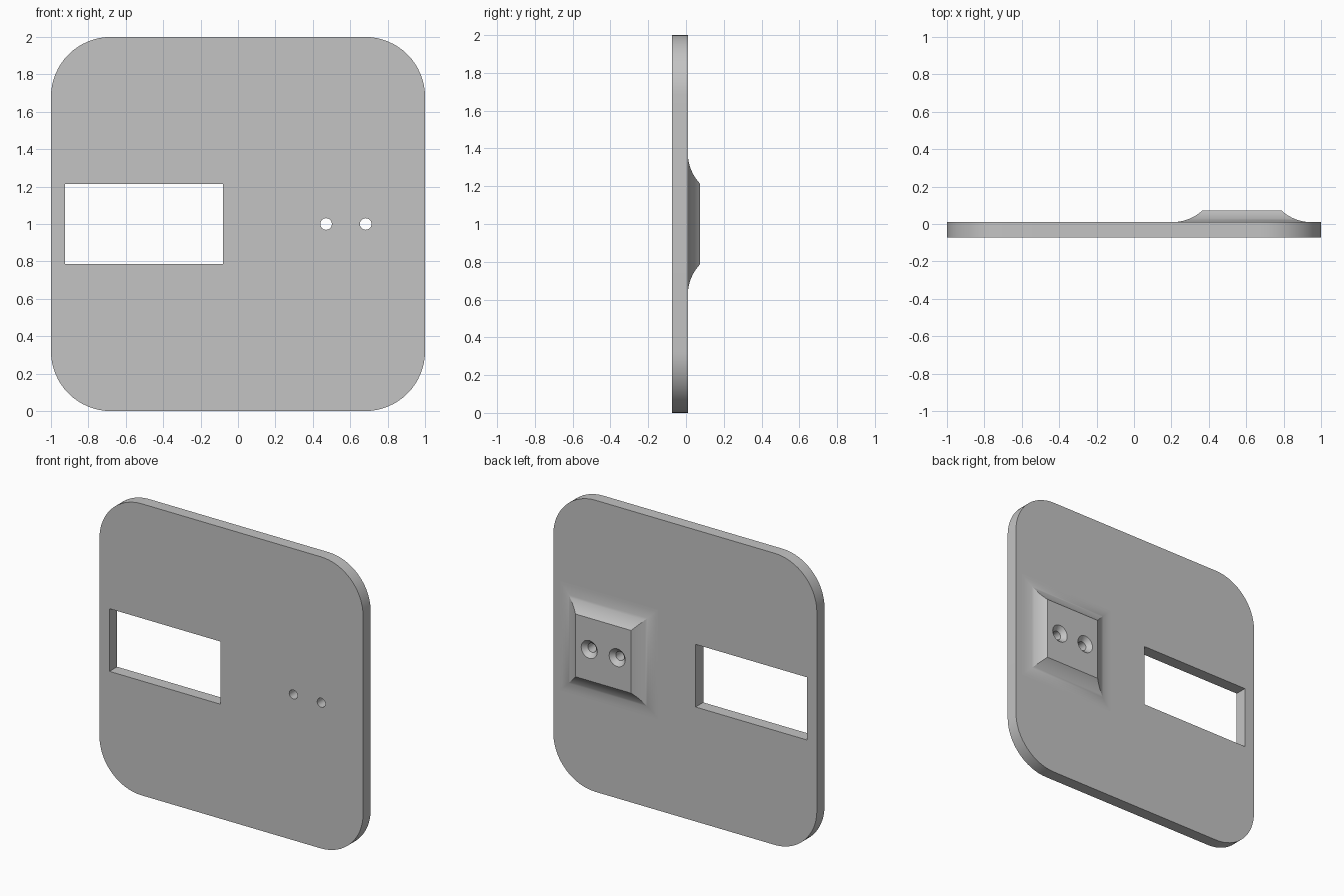
import bpy, bmesh, math
from mathutils import Vector

if "Cube" in bpy.data.objects:
    bpy.data.objects.remove(bpy.data.objects["Cube"], do_unlink=True)

FRONT, BACK, PAD_TOP = -0.073, 0.01, 0.073
MID_Z = 1.0
PAD_X = 0.577

grey = bpy.data.materials.new("plain grey")
grey.use_nodes = True
grey.diffuse_color = (0.55, 0.55, 0.55, 1)
grey.node_tree.nodes["Principled BSDF"].inputs["Base Color"].default_value = grey.diffuse_color


def loft(name, rings):
    """Skin a stack of equal-length point loops and cap both ends."""
    bm = bmesh.new()
    loops = [[bm.verts.new(p) for p in ring] for ring in rings]
    n = len(loops[0])
    for a, b in zip(loops, loops[1:]):
        for i in range(n):
            j = (i + 1) % n
            bm.faces.new((a[i], a[j], b[j], b[i]))
    bm.faces.new(loops[0])
    bm.faces.new(loops[-1])
    bmesh.ops.recalc_face_normals(bm, faces=bm.faces)
    mesh = bpy.data.meshes.new(name)
    bm.to_mesh(mesh)
    bm.free()
    mesh.materials.append(grey)
    obj = bpy.data.objects.new(name, mesh)
    bpy.context.collection.objects.link(obj)
    return obj


def rectangle(x, y, half_x, half_z):
    return [Vector((x + sx * half_x, y, MID_Z + sz * half_z))
            for sx, sz in ((-1, -1), (1, -1), (1, 1), (-1, 1))]


def circle(x, y, radius, count=32):
    steps = [math.tau * i / count for i in range(count)]
    return [Vector((x + radius * math.cos(a), y, MID_Z + radius * math.sin(a))) for a in steps]


def rounded_square(y, half, radius, steps=16):
    points = []
    for corner, (sx, sz) in enumerate(((1, 1), (-1, 1), (-1, -1), (1, -1))):
        for i in range(steps + 1):
            a = math.pi / 2 * (corner + i / steps)
            points.append(Vector((sx * (half - radius) + radius * math.cos(a), y,
                                  MID_Z + sz * (half - radius) + radius * math.sin(a))))
    return points


def combine(target, tool, operation):
    mod = target.modifiers.new(tool.name, "BOOLEAN")
    mod.object, mod.operation, mod.solver = tool, operation, "EXACT"
    bpy.context.view_layer.objects.active = target
    bpy.ops.object.modifier_apply(modifier=mod.name)
    bpy.data.objects.remove(tool, do_unlink=True)


# Plate with rounded corners
plate = loft("wall_plate", [rounded_square(y, 1.0, 0.32) for y in (FRONT, BACK)])

# Raised pad on the back, its flanks sweeping concavely into the plate
half_x, half_z, run, rise = 0.211, 0.215, 0.16, PAD_TOP - BACK
sweep_radius = (run ** 2 + rise ** 2) / (2 * rise)
end_angle = math.asin(run / sweep_radius)
rings = [rectangle(PAD_X, BACK - 0.03, half_x + run, half_z + run)]
for i in range(13):
    a = end_angle * i / 12
    out = run - sweep_radius * math.sin(a)
    rings.append(rectangle(PAD_X, BACK + sweep_radius * (1 - math.cos(a)),
                           half_x + out, half_z + out))
combine(plate, loft("mounting_pad", rings), "UNION")

# Rectangular window
window = loft("window_cutter", [rectangle(-0.502, y, 0.422, 0.215) for y in (-0.2, 0.2)])
combine(plate, window, "DIFFERENCE")

# Two countersunk screw holes
for side in (-1, 1):
    x = PAD_X + side * 0.106
    profile = ((-0.2, 0.031), (PAD_TOP - 0.03, 0.031), (PAD_TOP, 0.061), (PAD_TOP + 0.02, 0.081))
    combine(plate, loft("screw_hole_cutter", [circle(x, y, r) for y, r in profile]), "DIFFERENCE")

# Smooth curved surfaces, crisp edges and flat large faces
bpy.ops.object.select_all(action="DESELECT")
plate.select_set(True)
bpy.context.view_layer.objects.active = plate
bpy.ops.object.shade_smooth_by_angle(angle=math.radians(25))
for face in plate.data.polygons:
    if abs(face.normal.y) > 0.9999:
        face.use_smooth = False
